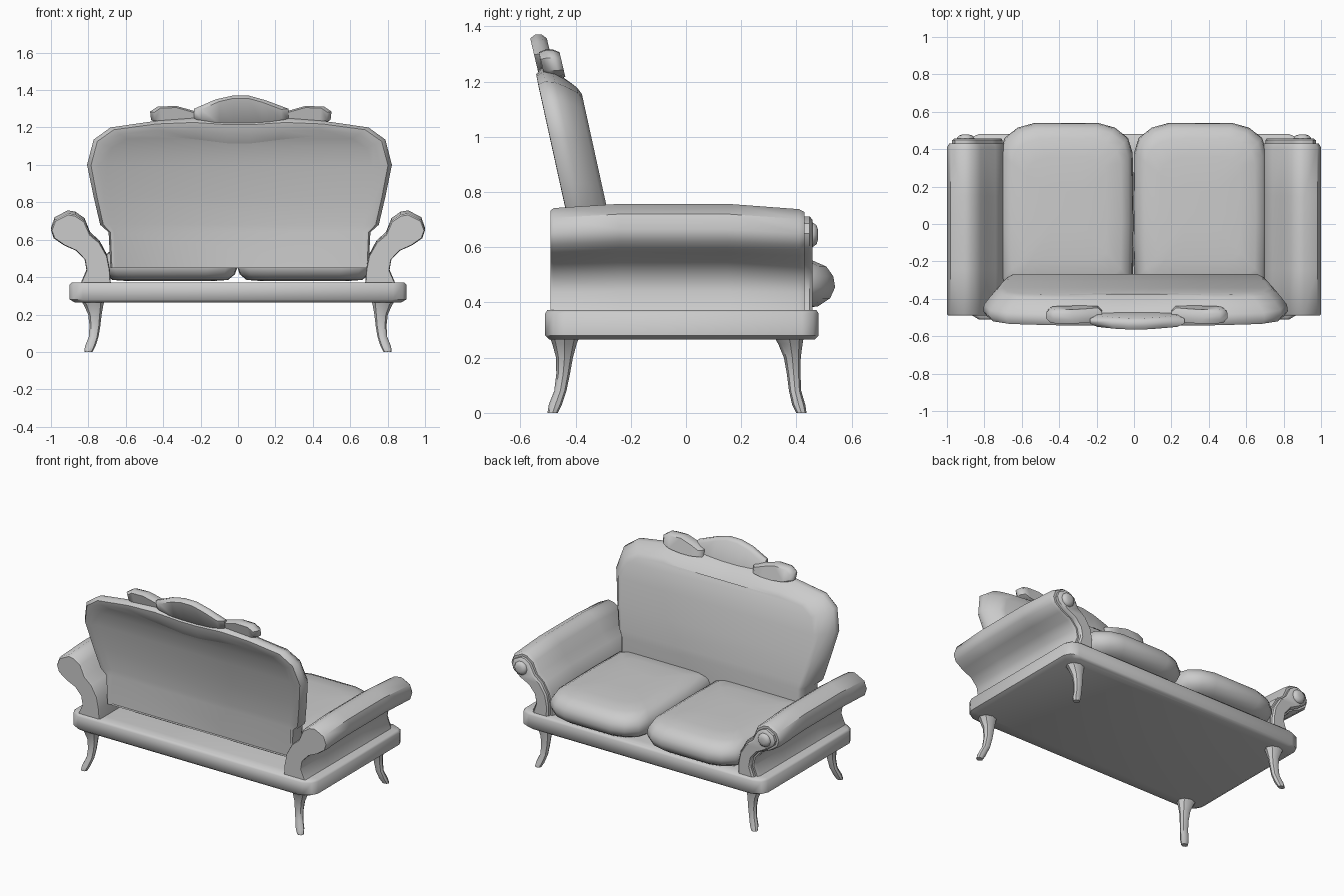
import bpy, bmesh, math

if "Cube" in bpy.data.objects:
    bpy.data.objects.remove(bpy.data.objects["Cube"])


def loft(name, rings, angle=40):
    """Skin equal-length rings; ends are closed by strips pairing point i with n-1-i."""
    bm = bmesh.new()
    vs = [[bm.verts.new(p) for p in r] for r in rings]
    n = len(rings[0])
    for a, b in zip(vs, vs[1:]):
        for i in range(n):
            j = (i + 1) % n
            bm.faces.new((a[i], a[j], b[j], b[i]))
    for r in (vs[0], vs[-1]):
        for i in range(n // 2 - 1):
            bm.faces.new((r[i], r[i + 1], r[n - 2 - i], r[n - 1 - i]))
    bmesh.ops.recalc_face_normals(bm, faces=bm.faces)
    me = bpy.data.meshes.new(name)
    bm.to_mesh(me)
    bm.free()
    ob = bpy.data.objects.new(name, me)
    bpy.context.collection.objects.link(ob)
    bpy.ops.object.select_all(action='DESELECT')
    ob.select_set(True)
    bpy.context.view_layer.objects.active = ob
    bpy.ops.object.shade_smooth_by_angle(angle=math.radians(angle))
    return ob


def sym(half):
    return half + [(-x, v) for x, v in reversed(half)]


def lerp(a, b, t):
    return tuple(p + (q - p) * t for p, q in zip(a, b))


# base slab with clipped corners
out = sym([(.83, -.51), (.88, -.48), (.90, -.44), (.90, .42), (.88, .46), (.83, .48)])
loft("base", [[(x * s, y * s, z) for x, y in out]
              for z, s in ((.265, .97), (.28, 1), (.36, 1), (.372, .985))], 50)

# curved legs
shape = [(.78, .29, .07), (.772, .25, .052), (.765, .20, .036), (.765, .14, .029),
         (.772, .08, .026), (.79, .03, .028), (.80, 0, .022)]
paths = {"front": (.37, .378, .385, .39, .395, .408, .418),
         "back": (-.44, -.44, -.44, -.445, -.455, -.473, -.483)}
for side, sx in (("right", 1), ("left", -1)):
    for end, ys in paths.items():
        loft(f"{end}_{side}_leg",
             [[(sx * (x + r * math.cos(k * math.pi / 4)),
                y + .85 * r * math.sin(k * math.pi / 4), z) for k in range(8)]
              for (x, z, r), y in zip(shape, ys)])

# scrolled arms: inner / outer profile pairs
inner = [(.68, .37), (.685, .44), (.70, .52), (.74, .595), (.79, .64), (.82, .715), (.87, .75), (.91, .757)]
outer = [(.84, .37), (.81, .44), (.82, .50), (.865, .55), (.93, .58), (.985, .62), (1.0, .665), (.98, .72)]


def arm_ring(y, t, k, sx):
    a, b = [], []
    for i, (p, q) in enumerate(zip(inner, outer)):
        m = lerp(p, q, .5) if i < 5 else (.90, .66)
        a.append(lerp(p, m, t))
        b.append(lerp(q, m, t))
    return [(sx * x, y, .37 + (z - .37) * k) for x, z in a + b[::-1]]


for side, sx in (("right", 1), ("left", -1)):
    loft(side + "_arm", [arm_ring(y, t, k, sx) for y, t, k in
                         ((-.49, .06, .95), (-.48, 0, .96), (-.24, 0, 1), (.15, 0, 1),
                          (.41, 0, .95), (.43, .12, .95))])
    loft(side + "_arm_front_trim", [arm_ring(y, t, .95, sx) for y, t in
                                    ((.42, .28), (.448, .28), (.458, .42))])
    loft(side + "_arm_button",
         [[(sx * (.90 + r * math.cos(k * math.pi / 5)), y, .645 + r * math.sin(k * math.pi / 5))
           for k in range(10)] for y, r in ((.43, .046), (.46, .046), (.473, .036), (.478, .018))])

# plump seat cushions
cush = sym([(.20, -.37), (.30, -.36), (.355, -.31), (.36, .0), (.355, .38), (.33, .46), (.26, .515), (.17, .54)])
for side, cx in (("right", .355), ("left", -.362)):
    loft(side + "_seat_cushion",
         [[(cx + x * s, .085 + (y - .085) * s, z) for x, y in cush]
          for z, s in ((.378, .60), (.385, .86), (.415, .96), (.455, 1), (.495, .985),
                       (.53, .93), (.552, .82), (.562, .6), (.566, .3))], 60)

# leaning upholstered back: wide rim between narrower rear and front faces
rim = [(.69, .45), (.70, .64), (.745, .68), (.78, .83), (.815, 1.0), (.78, 1.135), (.69, 1.2),
       (.45, 1.235), (.25, 1.25), (.06, 1.24)]
face = [(.65, .45), (.65, .64), (.66, .68), (.69, .83), (.71, .99), (.68, 1.09), (.60, 1.14),
        (.42, 1.155), (.22, 1.135), (.06, 1.115)]


def back_ring(y, t):
    pts = sym([lerp(p, q, t) for p, q in zip(rim, face)])
    return [(x + .008, y - .22 * (max(z, .65) - .45), z) for x, z in pts]


loft("backrest", [back_ring(y, t) for y, t in
                  ((-.355, 1), (-.373, .6), (-.372, .2), (-.345, 0), (-.31, .05), (-.27, .35),
                   (-.235, .7), (-.222, 1))], 50)


# carved crest along the top
def crest(name, top, bottom, y0, y1):
    pts = top + bottom[::-1]
    cx = sum(p[0] for p in pts) / len(pts)
    cz = sum(p[1] for p in pts) / len(pts)
    d = y1 - y0
    loft(name, [[(cx + (x - cx) * s, y - .2 * (z - 1.25), cz + (z - cz) * s) for x, z in pts]
                for y, s in ((y0, .85), (y0 + d * .3, 1), (y0 + d * .7, 1), (y1, .85))], 50)


xs = (-.235, -.12, -.03, .06, .15, .27)
crest("crest_centre", list(zip(xs, (1.30, 1.35, 1.37, 1.37, 1.345, 1.30))),
      list(zip(xs, (1.24, 1.21, 1.20, 1.20, 1.21, 1.24))), -.54, -.48)
top = [(.20, 1.265), (.27, 1.29), (.36, 1.315), (.46, 1.312), (.50, 1.285)]
bot = [(.20, 1.22), (.27, 1.21), (.36, 1.21), (.45, 1.22), (.495, 1.24)]
crest("crest_right", top, bot, -.52, -.445)
crest("crest_left", [(.03 - x, z) for x, z in top], [(.03 - x, z) for x, z in bot], -.52, -.445)
